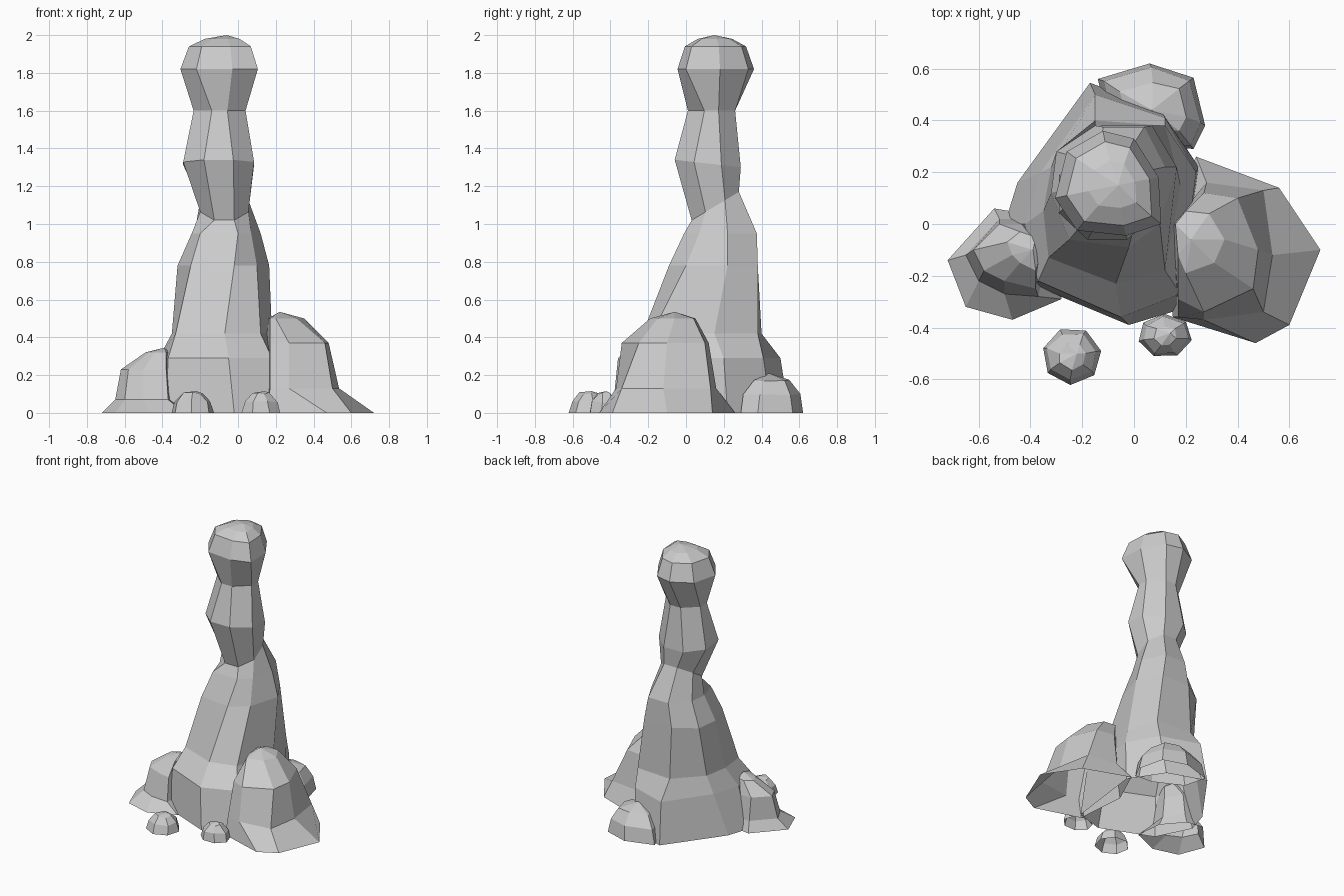
import bpy, math, random

if "Cube" in bpy.data.objects:
    bpy.data.objects.remove(bpy.data.objects["Cube"])

random.seed(4)


def loft(name, rings, tip, rough=0.0):
    """Skin equal-count rings into an open-bottomed, flat-faced stone."""
    n = len(rings[0])
    verts = list(rings[0])
    for r in rings[1:]:  # chip every ring above the ground a little
        verts += [tuple(c + random.uniform(-rough, rough) for c in p) for p in r]
    verts.append(tip)
    faces = []
    for k in range(len(rings) - 1):
        for i in range(n):
            a, b = k * n + i, k * n + (i + 1) % n
            faces.append((a, b, b + n, a + n))
    top = (len(rings) - 1) * n
    faces += [(top + i, top + (i + 1) % n, len(verts) - 1) for i in range(n)]
    me = bpy.data.meshes.new(name)
    me.from_pydata(verts, [], faces)
    me.update()
    ob = bpy.data.objects.new(name, me)
    bpy.context.collection.objects.link(ob)
    return ob


def flat(z, pts):
    return [(x, y, z) for x, y in pts]


def octagon(x0, x1, y0, y1, z0, z1, k=.414):
    """Octagon filling the extents, z running from z0 (front) to z1 (back)."""
    unit = [(-k, -1), (k, -1), (1, -k), (1, k), (k, 1), (-k, 1), (-1, k), (-1, -k)]
    out = []
    for a, b in unit:
        u, v = (a + 1) / 2, (b + 1) / 2
        out.append((x0 + (x1 - x0) * u, y0 + (y1 - y0) * v, z0 + (z1 - z0) * v))
    return out


def shrink(pts, z, s, cx, cy):
    return [(cx + (x - cx) * s, cy + (y - cy) * s, z) for x, y in pts]


# tall pillar: irregular foot, tapering tower, then waisted shaft and knobbly head
head = [(-.22, -.025), (-.03, -.045), (.105, .0), (.095, .18),
        (.0, .33), (-.12, .36), (-.26, .28), (-.305, .1)]
pillar = [
    flat(0, [(-.38, -.24), (-.02, -.39), (.18, -.33), (.25, .22),
             (.1, .45), (-.17, .545), (-.45, .16), (-.5, 0)]),
    flat(.29, [(-.37, -.22), (-.05, -.36), (.18, -.27), (.24, .2),
               (.12, .41), (-.15, .5), (-.36, .2), (-.42, 0)]),
    flat(.42, [(-.33, -.13), (-.07, -.23), (.12, -.18), (.18, .15),
               (.12, .38), (-.15, .4), (-.32, .22), (-.35, .05)]),
    flat(.78, [(-.25, -.06), (-.02, -.09), (.1, 0), (.165, .22),
               (.07, .38), (-.15, .38), (-.3, .28), (-.32, .12)]),
    flat(.95, [(-.2, .0), (0, -.01), (.07, .07), (.12, .22),
               (.04, .375), (-.12, .375), (-.23, .26), (-.245, .14)]),
    octagon(-.2, .055, .03, .28, 1.02, 1.17),
    octagon(-.29, .085, -.06, .29, 1.34, 1.3),
    octagon(-.235, .04, .01, .26, 1.6, 1.6, .3),
    flat(1.82, head),
    shrink(head, 1.94, .8, -.08, .15),
    shrink(head, 1.98, .45, -.07, .15),
]
loft("pillar", pillar, (-.06, .15, 2.0))

# large boulder on the right with a spreading skirt
loft("right_boulder", [
    flat(0, [(.15, -.36), (.47, -.46), (.6, -.39), (.72, -.1),
             (.56, .14), (.24, .26), (.12, 0)]),
    flat(.13, [(.17, -.36), (.27, -.37), (.5, -.34), (.535, -.12),
               (.5, .13), (.28, .16), (.14, 0)]),
    flat(.37, [(.17, -.29), (.27, -.34), (.46, -.25), (.48, -.1),
               (.4, .1), (.27, .12), (.15, 0)]),
    flat(.5, [(.17, -.12), (.2, -.19), (.31, -.15), (.35, -.06),
              (.29, .04), (.2, .05), (.16, 0)]),
], (.22, -.06, .535))

# smaller boulder on the left
loft("left_boulder", [
    flat(0, [(-.47, -.37), (-.28, -.29), (-.3, -.1), (-.42, .04),
             (-.54, .06), (-.72, -.14), (-.65, -.32)]),
    flat(.07, [(-.5, -.27), (-.37, -.28), (-.33, -.1), (-.42, .02),
               (-.52, .02), (-.65, -.12), (-.6, -.22)]),
    flat(.23, [(-.5, -.22), (-.38, -.25), (-.36, -.12), (-.42, 0),
               (-.52, 0), (-.62, -.1), (-.58, -.18)]),
    flat(.32, [(-.44, -.15), (-.38, -.18), (-.36, -.12), (-.38, -.05),
               (-.44, -.03), (-.49, -.07), (-.47, -.12)]),
], (-.39, -.1, .345))

# low stone at the back
back = [(.06, .62), (-.14, .56), (-.1, .4), (.1, .3), (.23, .29), (.275, .38), (.23, .565)]
loft("back_stone", [shrink(back, 0, 1, 0, 0),
                    shrink(back, .1, .9, .08, .45),
                    shrink(back, .17, .6, .08, .45)], (.07, .44, .21), .006)

# two pebbles in front
for name, cx, cy, rx, ry, h, turn in [("left_pebble", -.24, -.51, .115, .112, .115, 10),
                                      ("right_pebble", .12, -.432, .105, .085, .115, 40)]:
    base = [(cx + rx * math.cos(math.radians(turn + 360 * i / 7)),
             cy + ry * math.sin(math.radians(turn + 360 * i / 7))) for i in range(7)]
    loft(name, [shrink(base, 0, 1, cx, cy),
                shrink(base, h * .5, .85, cx, cy),
                shrink(base, h * .9, .45, cx, cy)], (cx + .02, cy + .01, h), .006)
